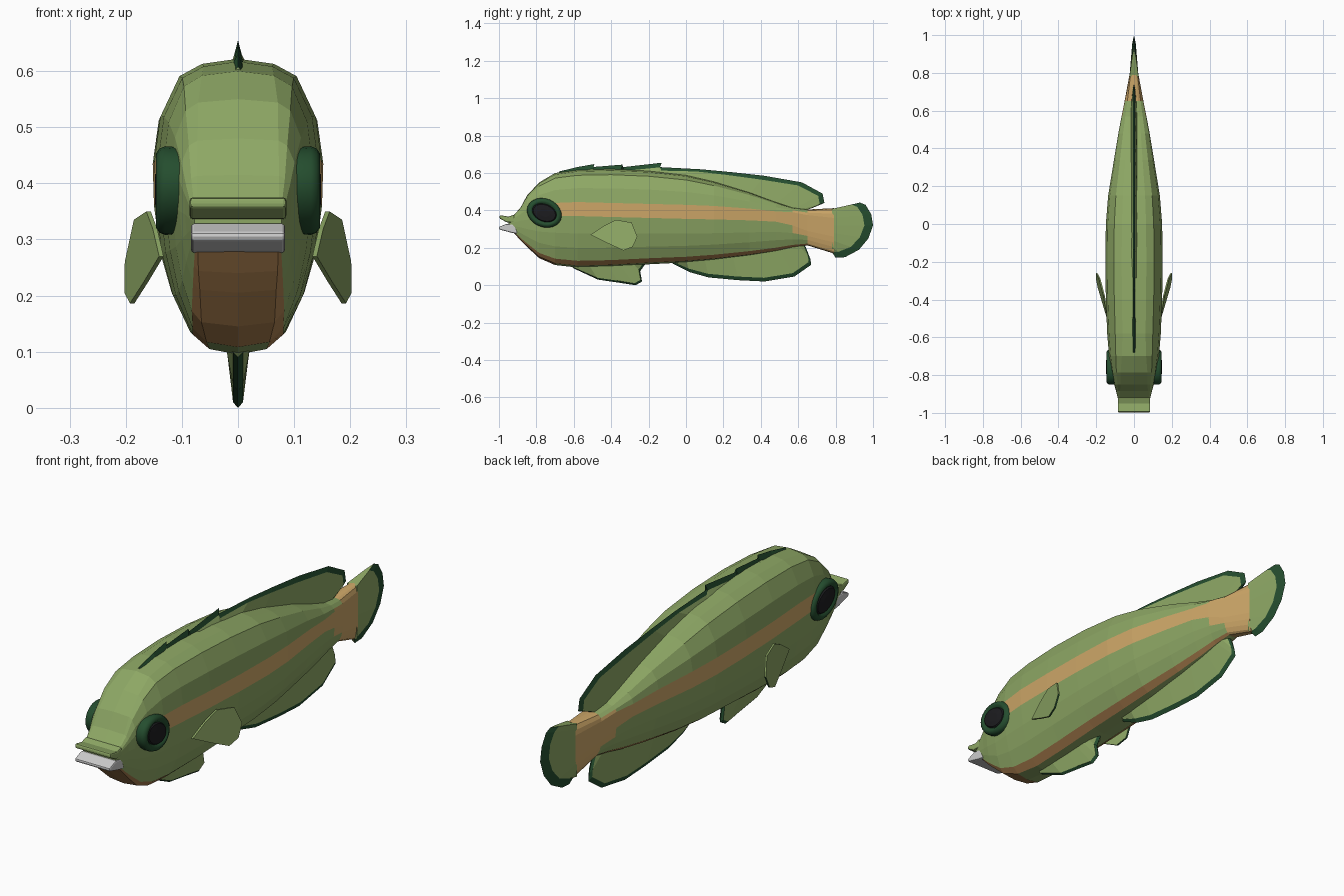
import bpy, bmesh
from math import cos, sin, pi, radians


def material(name, rgb):
    m = bpy.data.materials.new(name)
    m.diffuse_color = (*rgb, 1)
    return m


GREEN = material("green", (0.27, 0.39, 0.13))
DARK = material("dark_green", (0.018, 0.075, 0.028))
TAN = material("tan", (0.62, 0.39, 0.14))
BROWN = material("brown", (0.42, 0.22, 0.08))
BLACK = material("black", (0.012, 0.012, 0.014))


def mesh_object(name, verts, faces, mats=(), idx=None):
    me = bpy.data.meshes.new(name)
    me.from_pydata(verts, [], faces)
    for m in mats:
        me.materials.append(m)
    if idx:
        for p, i in zip(me.polygons, idx):
            p.material_index = i
    bm = bmesh.new()
    bm.from_mesh(me)
    bmesh.ops.recalc_face_normals(bm, faces=bm.faces)
    bm.to_mesh(me)
    bm.free()
    ob = bpy.data.objects.new(name, me)
    bpy.context.collection.objects.link(ob)
    return ob


# Body sections: y, bottom, stripe low, stripe high, top, half width, squareness
sections = [
    (-0.95, 0.30, 0.33, 0.345, 0.36, 0.078, 0.8),
    (-0.925, 0.285, 0.335, 0.355, 0.37, 0.085, 0.75),
    (-0.885, 0.24, 0.345, 0.38, 0.415, 0.095, 0.6),
    (-0.85, 0.205, 0.35, 0.405, 0.48, 0.105, 0.45),
    (-0.785, 0.145, 0.36, 0.43, 0.55, 0.118, 0.3),
    (-0.70, 0.108, 0.37, 0.44, 0.60, 0.132, 0.1),
    (-0.58, 0.095, 0.37, 0.445, 0.617, 0.142, 0),
    (-0.40, 0.10, 0.365, 0.44, 0.622, 0.149, 0),
    (-0.20, 0.112, 0.36, 0.435, 0.613, 0.152, 0),
    (0.00, 0.122, 0.355, 0.43, 0.59, 0.149, 0),
    (0.15, 0.135, 0.352, 0.424, 0.555, 0.137, 0),
    (0.34, 0.158, 0.347, 0.41, 0.497, 0.106, 0),
    (0.48, 0.18, 0.34, 0.395, 0.445, 0.083, 0),
    (0.57, 0.20, 0.32, 0.39, 0.415, 0.066, 0),
    (0.65, 0.213, 0.29, 0.375, 0.405, 0.05, 0),
    (0.79, 0.17, 0.26, 0.36, 0.412, 0.024, 0.2),
]
lower = [(0, 0), (0.36, 0.035), (0.57, 0.13), (0.78, 0.38), (0.91, 0.66), (0.985, 1)]
upper = [(1, 0), (0.93, 0.43), (0.7, 0.83), (0.43, 0.95), (0, 1)]
verts, faces, idx = [], [], []
for y, zb, s0, s1, zt, w, sq in sections:
    half = [(a, zb + (s0 - zb) * t) for a, t in lower]
    half += [(a, s1 + (zt - s1) * t) for a, t in upper]
    half = [((a + (1 - a) * sq if a else 0) * w, z) for a, z in half]
    verts += [(x, y, z) for x, z in half]
    verts += [(-x, y, z) for x, z in half[-2:0:-1]]
n = len(half)
ring = 2 * n - 2
for r in range(len(sections) - 1):
    y = sections[r][0]
    for j in range(ring):
        k = (j + 1) % ring
        faces.append((r * ring + j, r * ring + k, (r + 1) * ring + k, (r + 1) * ring + j))
        seg = j if j < n - 1 else ring - 1 - j
        c = 0
        if y > 0.6 or (seg == 5 and y > -0.8) or (y > 0.55 and seg in (4, 6)):
            c = 1
        elif seg == 1 or (seg < 2 and y < -0.75):
            c = 2
        faces and idx.append(c)
faces += [tuple(range(ring)), tuple(range((len(sections) - 1) * ring, len(sections) * ring))]
idx += [0, 1]
mesh_object("body", verts, faces, (GREEN, TAN, BROWN), idx)


# Fins: rows of (base y, base z, tip y, tip z), wedge-shaped with a dark rim
def fin(name, rows, thick, band, mid=0.4):
    v, f, ix = [], [], []
    for by, bz, ty, tz, *t in rows:
        th = t[0] if t else thick
        length = ((ty - by) ** 2 + (tz - bz) ** 2) ** 0.5
        q = max(0.08, 1 - band / max(length, 1e-4))
        my, mz = by + (ty - by) * q, bz + (tz - bz) * q
        m = th * mid
        v += [(th, by, bz), (m, my, mz), (0, ty, tz), (-m, my, mz), (-th, by, bz)]
    for r in range(len(rows) - 1):
        for j in range(5):
            k = (j + 1) % 5
            f.append((r * 5 + j, r * 5 + k, r * 5 + 5 + k, r * 5 + 5 + j))
            ix.append(1 if j in (1, 2) else 0)
    e = (len(rows) - 1) * 5
    f += [tuple(range(5)), tuple(range(e, e + 5))]
    ix += [0, 0]
    return mesh_object(name, v, f, (GREEN, DARK), ix)


fin("dorsal_fin", [
    (-0.68, 0.59, -0.68, 0.608, 0.034), (-0.58, 0.60, -0.58, 0.632, 0.03),
    (-0.50, 0.61, -0.49, 0.648, 0.016), (-0.49, 0.61, -0.50, 0.632),
    (-0.35, 0.61, -0.34, 0.645), (-0.33, 0.61, -0.35, 0.63),
    (-0.15, 0.60, -0.13, 0.655), (-0.12, 0.60, -0.15, 0.632),
    (0.0, 0.58, 0.08, 0.62), (0.15, 0.54, 0.24, 0.605), (0.34, 0.485, 0.42, 0.585),
    (0.48, 0.435, 0.62, 0.55), (0.57, 0.405, 0.73, 0.49), (0.60, 0.40, 0.74, 0.44),
    (0.62, 0.395, 0.68, 0.415)], 0.016, 0.026)
fin("anal_fin", [
    (-0.08, 0.13, -0.07, 0.115), (0.0, 0.135, 0.02, 0.07), (0.1, 0.14, 0.12, 0.042),
    (0.25, 0.155, 0.28, 0.027), (0.4, 0.175, 0.42, 0.02), (0.5, 0.195, 0.58, 0.047),
    (0.57, 0.21, 0.67, 0.11), (0.6, 0.218, 0.665, 0.14), (0.62, 0.225, 0.64, 0.205)],
    0.022, 0.02)
fin("pelvic_fin", [
    (-0.62, 0.11, -0.6, 0.09), (-0.52, 0.11, -0.47, 0.03), (-0.42, 0.115, -0.36, 0.014),
    (-0.36, 0.12, -0.27, 0.0), (-0.32, 0.12, -0.235, 0.02), (-0.29, 0.125, -0.245, 0.075),
    (-0.24, 0.125, -0.22, 0.11)], 0.022, 0.012)
fin("tail_fin", [
    (0.78, 0.408, 0.93, 0.442), (0.78, 0.385, 0.96, 0.43), (0.78, 0.36, 0.99, 0.38),
    (0.78, 0.32, 1.0, 0.32), (0.78, 0.28, 0.975, 0.25), (0.78, 0.24, 0.925, 0.19),
    (0.78, 0.205, 0.85, 0.15), (0.78, 0.178, 0.80, 0.147)], 0.024, 0.046)

# Pectoral fins: thin blades angled away from the body
blade = [(-0.51, 0.27), (-0.44, 0.318), (-0.375, 0.35), (-0.29, 0.335), (-0.26, 0.26),
         (-0.285, 0.205), (-0.335, 0.186), (-0.42, 0.225)]
for side, label in ((1, "right"), (-1, "left")):
    v = []
    for off in (-0.005, 0.003):
        v += [(side * (0.14 + 0.24 * (y + 0.5) - 0.12 * (z - 0.27) + off), y, z) for y, z in blade]
    b = len(blade)
    f = [tuple(range(b)), tuple(range(b, 2 * b))]
    f += [(i, (i + 1) % b, b + (i + 1) % b, b + i) for i in range(b)]
    mesh_object(label + "_pectoral_fin", v, f, (GREEN, DARK),
                [0, 0] + [1 if i in (4, 5) else 0 for i in range(b)])

    # Eyes: lathed rim with a dark pupil, tilted ellipse outline
    prof = [(0.085, 0.98), (0.107, 0.98), (0.13, 1.0), (0.14, 0.95), (0.146, 0.84),
            (0.146, 0.74), (0.138, 0.70), (0.144, 0.64), (0.148, 0.3)]
    N, v, f, ix = 24, [], [], []
    tilt = radians(-22)
    for x, r in prof:
        for i in range(N):
            a = 2 * pi * i / N
            squash = 0.066 if r < 0.72 else 0.076
            u, w = 0.096 * r * cos(a), squash * r * sin(a)
            v.append((side * x, -0.757 + u * cos(tilt) - w * sin(tilt),
                      0.387 + u * sin(tilt) + w * cos(tilt)))
    for r in range(len(prof) - 1):
        for i in range(N):
            k = (i + 1) % N
            f.append((r * N + i, r * N + k, r * N + N + k, r * N + N + i))
            ix.append(1 if r >= 6 else 0)
    f += [tuple(range(N)), tuple(range((len(prof) - 1) * N, len(prof) * N))]
    ix += [0, 1]
    eye = mesh_object(label + "_eye", v, f, (DARK, BLACK), ix)
    for p in eye.data.polygons:
        p.use_smooth = p.material_index == 0 and len(p.vertices) == 4


# Lips: side profiles extruded across the mouth, with bevelled edges
def lip(name, prof, half, mats):
    b = len(prof)
    v = [(s * half, y, z) for s in (-1, 1) for y, z in prof]
    f = [tuple(range(b)), tuple(range(b, 2 * b))]
    f += [(i, (i + 1) % b, b + (i + 1) % b, b + i) for i in range(b)]
    ob = mesh_object(name, v, f, mats)
    mod = ob.modifiers.new("soft_edges", "BEVEL")
    mod.width, mod.segments = 0.006, 2


lip("upper_lip", [(-0.91, 0.335), (-0.96, 0.337), (-0.998, 0.358), (-0.995, 0.375),
                  (-0.95, 0.367), (-0.92, 0.377)], 0.086, (GREEN,))
lip("lower_lip", [(-0.91, 0.325), (-0.96, 0.328), (-1.0, 0.312), (-0.998, 0.298),
                  (-0.93, 0.28), (-0.90, 0.275)], 0.084, ())
